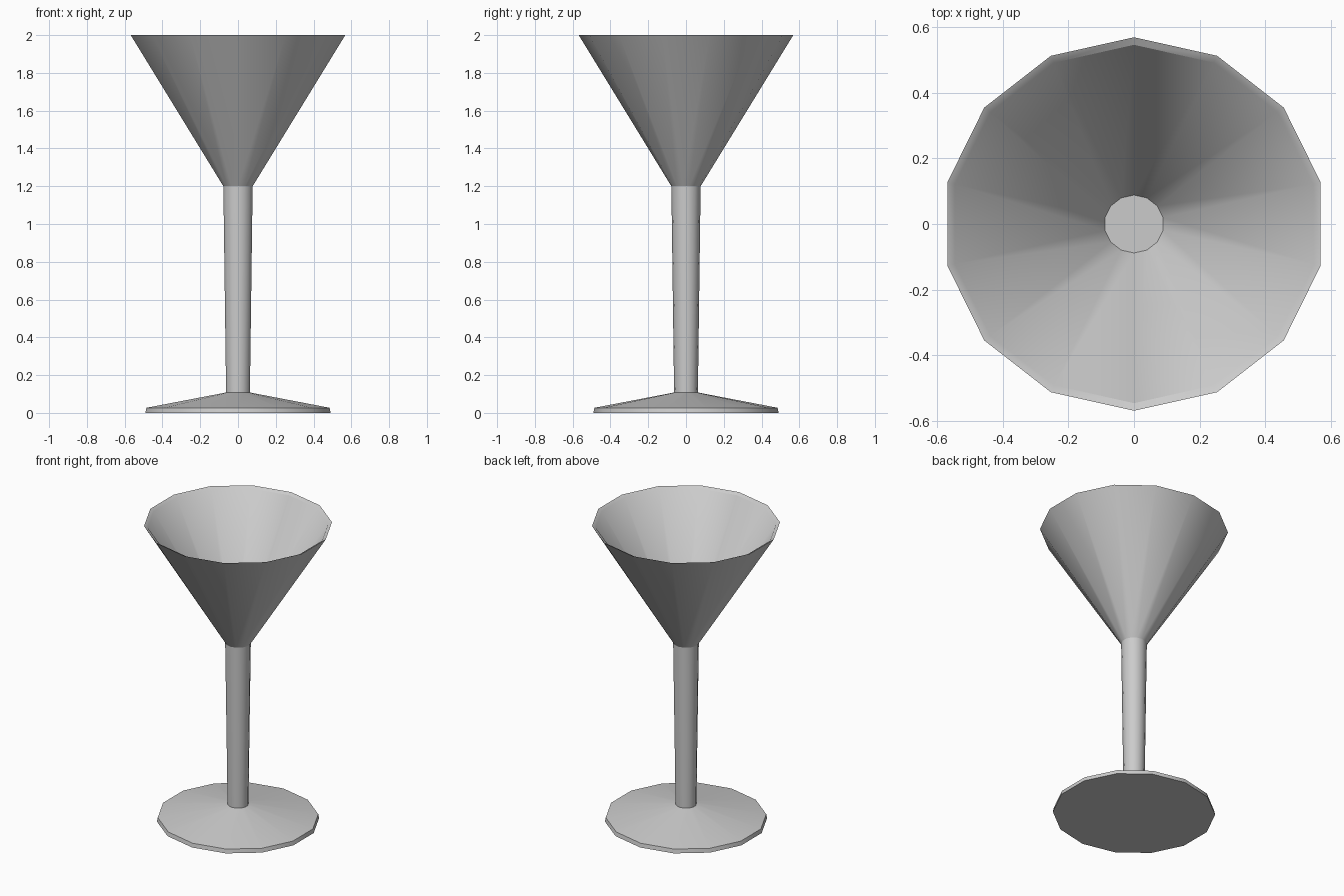
import bpy, bmesh, math

SIDES = 14
STRETCH = 1 / math.cos(math.pi / SIDES)  # equal width across flats and corners

if "Cube" in bpy.data.objects:
    bpy.data.objects.remove(bpy.data.objects["Cube"], do_unlink=True)

glass = bpy.data.materials.new("pale_grey")
glass.use_nodes = True
colour = (0.6, 0.6, 0.6, 1)
glass.diffuse_color = colour
glass.node_tree.nodes["Principled BSDF"].inputs["Base Color"].default_value = colour


def lathe(name, profile, cap_start=False, cap_end=False, smooth=32):
    """Turn (radius, height) points around z, with a corner on the y axis."""
    bm = bmesh.new()
    rings = []
    for r, z in profile:
        angles = [2 * math.pi * i / SIDES for i in range(SIDES)]
        rings.append([bm.verts.new((r * STRETCH * math.sin(a), -r * math.cos(a), z))
                      for a in angles])
    for low, high in zip(rings, rings[1:]):
        for i in range(SIDES):
            j = (i + 1) % SIDES
            bm.faces.new((low[i], low[j], high[j], high[i]))
    if cap_start:
        bm.faces.new(rings[0][::-1])
    if cap_end:
        bm.faces.new(rings[-1])
    mesh = bpy.data.meshes.new(name)
    bm.to_mesh(mesh)
    bm.free()
    mesh.materials.append(glass)
    obj = bpy.data.objects.new(name, mesh)
    bpy.context.collection.objects.link(obj)
    bpy.ops.object.select_all(action="DESELECT")
    obj.select_set(True)
    bpy.context.view_layer.objects.active = obj
    bpy.ops.object.shade_smooth_by_angle(angle=math.radians(smooth))
    return obj


# Foot: thin disc rising as a shallow cone to the stem
lathe("foot", [(0.49, 0), (0.485, 0.027), (0.063, 0.108)], cap_start=True)

# Stem: slightly wider towards the bowl
lathe("stem", [(0.063, 0.108), (0.0775, 1.2)])

# Bowl: outer wall, sloping lip, inner wall and flat floor
bowl = lathe("bowl", [(0.0775, 1.2), (0.568, 2), (0.545, 1.988), (0.088, 1.245)],
             cap_end=True, smooth=40)

# Crease the lip at its front and back corners
mesh = bowl.data
for edge in mesh.edges:
    ends = [mesh.vertices[v].co for v in edge.vertices]
    if all(1.98 < p.z < 1.995 for p in ends) and min(abs(p.x) for p in ends) < 0.01:
        edge.use_edge_sharp = True
